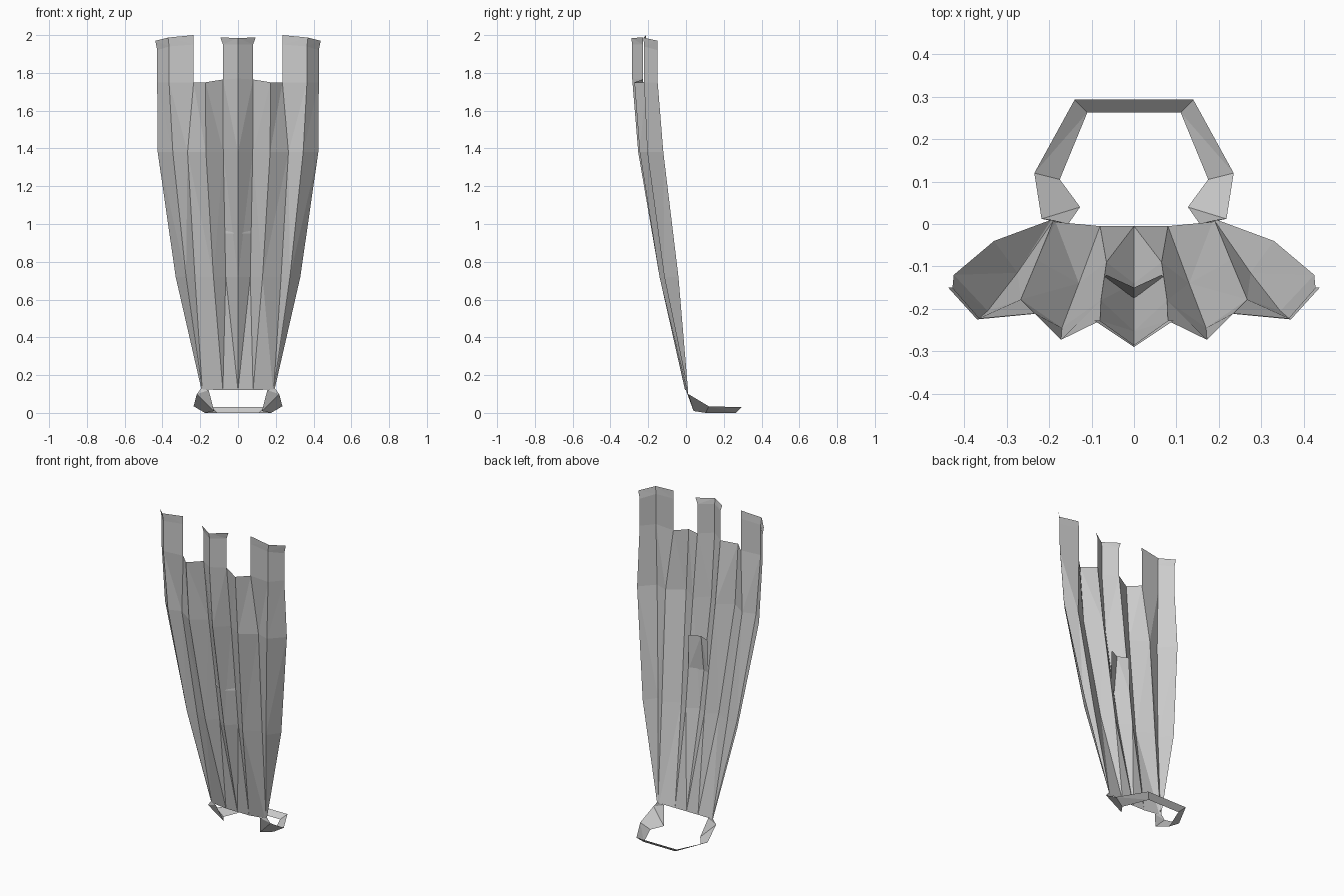
import bpy
import bmesh


def sheet(name, rows, skip=()):
    """Loft rows of right-half points into a flat-shaded sheet mirrored across x = 0."""
    bm = bmesh.new()
    grid = [[bm.verts.new(p) for p in row] for row in rows]
    for i in range(len(rows) - 1):
        for j in range(len(rows[i]) - 1):
            if (i, j) not in skip:
                bm.faces.new((grid[i][j], grid[i][j + 1],
                              grid[i + 1][j + 1], grid[i + 1][j]))
    bmesh.ops.delete(bm, geom=[v for v in bm.verts if not v.link_faces], context='VERTS')
    geom = bm.verts[:] + bm.edges[:] + bm.faces[:]
    bmesh.ops.mirror(bm, geom=geom, axis='X', merge_dist=0.0005)
    bmesh.ops.remove_doubles(bm, verts=bm.verts[:], dist=0.0005)
    bmesh.ops.triangulate(bm, faces=bm.faces[:])
    bmesh.ops.recalc_face_normals(bm, faces=bm.faces[:])
    mesh = bpy.data.meshes.new(name)
    bm.to_mesh(mesh)
    bm.free()
    obj = bpy.data.objects.new(name, mesh)
    bpy.context.collection.objects.link(obj)
    return obj


# Pleated cloth: each row runs from the centre ridge out to the side edge
pleats = [
    [(0, -.005, .12), (.08, -.005, .12), (.08, -.005, .12),
     (.185, .005, .125), (.19, .008, .13), (.195, .01, .13)],
    [(0, -.14, .72), (.065, -.09, .72), (.13, -.14, .72),
     (.228, -.085, .72), (.275, -.115, .72), (.33, -.04, .72)],
    [(0, -.253, 1.38), (.078, -.18, 1.38), (.17, -.245, 1.38),
     (.267, -.178, 1.38), (.345, -.205, 1.38), (.425, -.12, 1.38)],
    [(0, -.285, 1.77), (.08, -.228, 1.765), (.172, -.273, 1.75),
     (.235, -.21, 1.75), (.365, -.222, 1.75), (.428, -.15, 1.75)],
    # Upper tabs, with a small flare at their ends
    [(0, -.285, 1.95), (.08, -.228, 1.95), (.172, -.273, 1.95),
     (.235, -.21, 1.95), (.365, -.222, 1.94), (.428, -.15, 1.92)],
    [(0, -.29, 1.985), (.093, -.228, 1.987), (.172, -.273, 1.98),
     (.235, -.212, 2.0), (.37, -.225, 1.987), (.438, -.15, 1.97)],
]
gaps = {(i, j) for i in (3, 4) for j in (1, 2)}
sheet("pleated_cloth", pleats, gaps)

# Neck band: outer and inner edge pairs from the cloth around to the far bar
outer = [(.195, .01, .13), (.218, .012, .10), (.235, .12, .035), (.14, .293, .03), (0, .293, .03)]
inner = [(.155, 0, .12), (.127, .04, .01), (.175, .105, 0), (.11, .263, 0), (0, .263, 0)]
sheet("neck_band", [outer, inner])

# Small folded patch on the inside of the centre pleat
sheet("inner_patch", [
    [(0, -.175, .95), (.07, -.125, .95)],
    [(0, -.15, 1.17), (.065, -.12, 1.17)],
])
